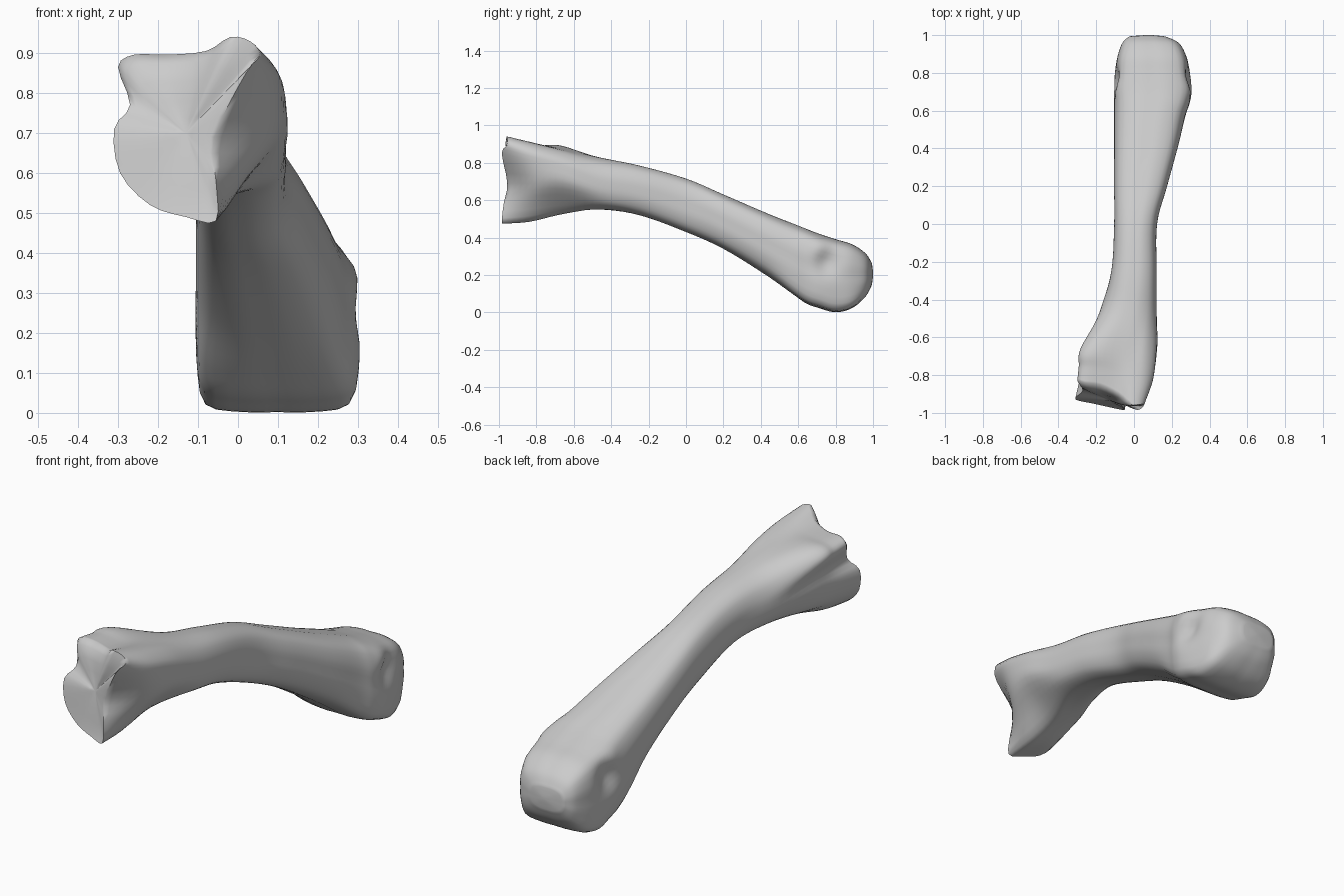
import bpy, bmesh, math
from mathutils import Vector

if "Cube" in bpy.data.objects:
    bpy.data.objects.remove(bpy.data.objects["Cube"])

N = 16

# Rim of the joint face at the front end, counter-clockwise from the right side
FACE = [(.02, -.985, .85), (.055, -.955, .895), (.03, -.955, .93), (-.02, -.955, .94),
        (-.08, -.90, .905), (-.18, -.85, .896), (-.26, -.84, .896), (-.30, -.83, .865),
        (-.27, -.88, .77), (-.31, -.92, .71), (-.295, -.935, .60), (-.22, -.95, .52),
        (-.13, -.97, .49), (-.055, -.985, .48), (-.055, -.975, .58), (-.06, -.955, .69)]

# Two-lobed section just behind the joint face (x, z)
NECK = [(.12, .77), (.108, .82), (.06, .86), (0, .87), (-.08, .878), (-.18, .89),
        (-.25, .88), (-.283, .84), (-.25, .76), (-.25, .69), (-.225, .60), (-.17, .56),
        (-.11, .535), (-.04, .53), (.04, .60), (.115, .69)]

# Shaft and rounded head: y, left, right, bottom, top, squareness
SHAFT = [(-.46, -.18, .12, .55, .828, 2.5),
         (-.25, -.12, .12, .52, .785, 2.6),
         (0, -.105, .122, .43, .715, 2.8),
         (.2, -.105, .175, .34, .63, 3),
         (.42, -.105, .235, .205, .535, 3.2),
         (.57, -.105, .27, .10, .475, 3.3),
         (.645, -.105, .295, .048, .445, 3.5),
         (.71, -.105, .305, .025, .42, 3.6),
         (.80, -.10, .295, .002, .39, 4),
         (.89, -.085, .275, .025, .362, 4),
         (.96, -.06, .235, .085, .315, 3.5),
         (.993, -.025, .165, .145, .265, 3)]


def oval(y, xl, xr, zb, zt, e):
    """Rounded box section; the underside of the head is squarer."""
    ring = []
    for i in range(N):
        c, s = math.cos(i * math.tau / N), math.sin(i * math.tau / N)
        k = e * 1.7 if s < 0 and .5 < y < .95 else e
        r = (abs(c) ** k + abs(s) ** k) ** (-1 / k)
        ring.append(Vector(((xl + xr) / 2 + r * c * (xr - xl) / 2, y,
                            (zb + zt) / 2 + r * s * (zt - zb) / 2)))
    return ring


def spline(a, b, c, d, t):
    return 0.5 * (2 * b + (c - a) * t + (2 * a - 5 * b + 4 * c - d) * t * t
                  + (3 * b - a - 3 * c + d) * t ** 3)


# Control sections
face = [Vector(p) for p in FACE]
neck = [Vector((x, -.66, z)) for x, z in NECK]
collar = []
for i, (a, b) in enumerate(zip(face, neck)):
    p = a.lerp(b, .45)
    if i in (0, 1, 2, 14, 15):
        p.x = a.x + (b.x - a.x) * .75
    if i in (11, 12, 13):
        p.z -= .012
    collar.append(p)
rings = [face, collar, neck] + [oval(*s) for s in SHAFT]

# Smooth along the length, then around each section
STEPS, fine = 5, []
last = len(rings) - 1
for k in range(last):
    q = [rings[min(max(k + j, 0), last)] for j in (-1, 0, 1, 2)]
    for s in range(STEPS):
        fine.append([spline(*(r[i] for r in q), s / STEPS) for i in range(N)])
fine.append(rings[-1])
fine = [[spline(r[i - 1], r[i], r[(i + 1) % N], r[(i + 2) % N], s / 3)
         for i in range(N) for s in range(3)] for r in fine]

# Ligament pits and rims on both sides of the head
for ring in fine:
    for p in ring:
        side = 1 if p.x > .1 else -1
        if abs(p.x - .1) > .13:
            d = math.hypot(p.y - .75, p.z - .27)
            p.x -= side * .035 * math.exp(-(d / .065) ** 2)
            d = math.hypot(p.y - .72, p.z - .34)
            p.x += side * .012 * math.exp(-(d / .05) ** 2)

# Skin the sections
bm = bmesh.new()
vs = [[bm.verts.new(p) for p in r] for r in fine]
M = N * 3


def bridge(a, b):
    for i in range(M):
        j = (i + 1) % M
        bm.faces.new((a[i], a[j], b[j], b[i]))


for a, b in zip(vs, vs[1:]):
    bridge(a, b)


# Dished joint face with a rounded upper lip, and the rounded tip
def cap(ring, centre, lip):
    inner_verts = []
    prev = ring
    for t in (.12, .35, .6, .82):
        cur = []
        for i, v in enumerate(ring):
            p = v.co.lerp(centre, t)
            if t < .5 and 3 <= i <= 22:
                p.y -= lip * (1 if t < .2 else .8)
            cur.append(bm.verts.new(p))
        bridge(prev, cur)
        inner_verts += cur
        prev = cur
    c = bm.verts.new(centre)
    for i in range(M):
        bm.faces.new((prev[i], prev[(i + 1) % M], c))
    for _ in range(8):
        bmesh.ops.smooth_vert(bm, verts=inner_verts + [c], factor=.5,
                              use_axis_x=False, use_axis_y=True, use_axis_z=False)


cap(vs[0], Vector((-.13, -.935, .70)), .035)
cap(vs[-1], Vector((.08, 1.003, .205)), 0)
bmesh.ops.recalc_face_normals(bm, faces=bm.faces)

mesh = bpy.data.meshes.new("foot_bone")
bm.to_mesh(mesh)
bm.free()
bone = bpy.data.objects.new("foot_bone", mesh)
bpy.context.collection.objects.link(bone)
bpy.context.view_layer.objects.active = bone
bone.select_set(True)
bpy.ops.object.shade_smooth_by_angle(angle=math.radians(65))
